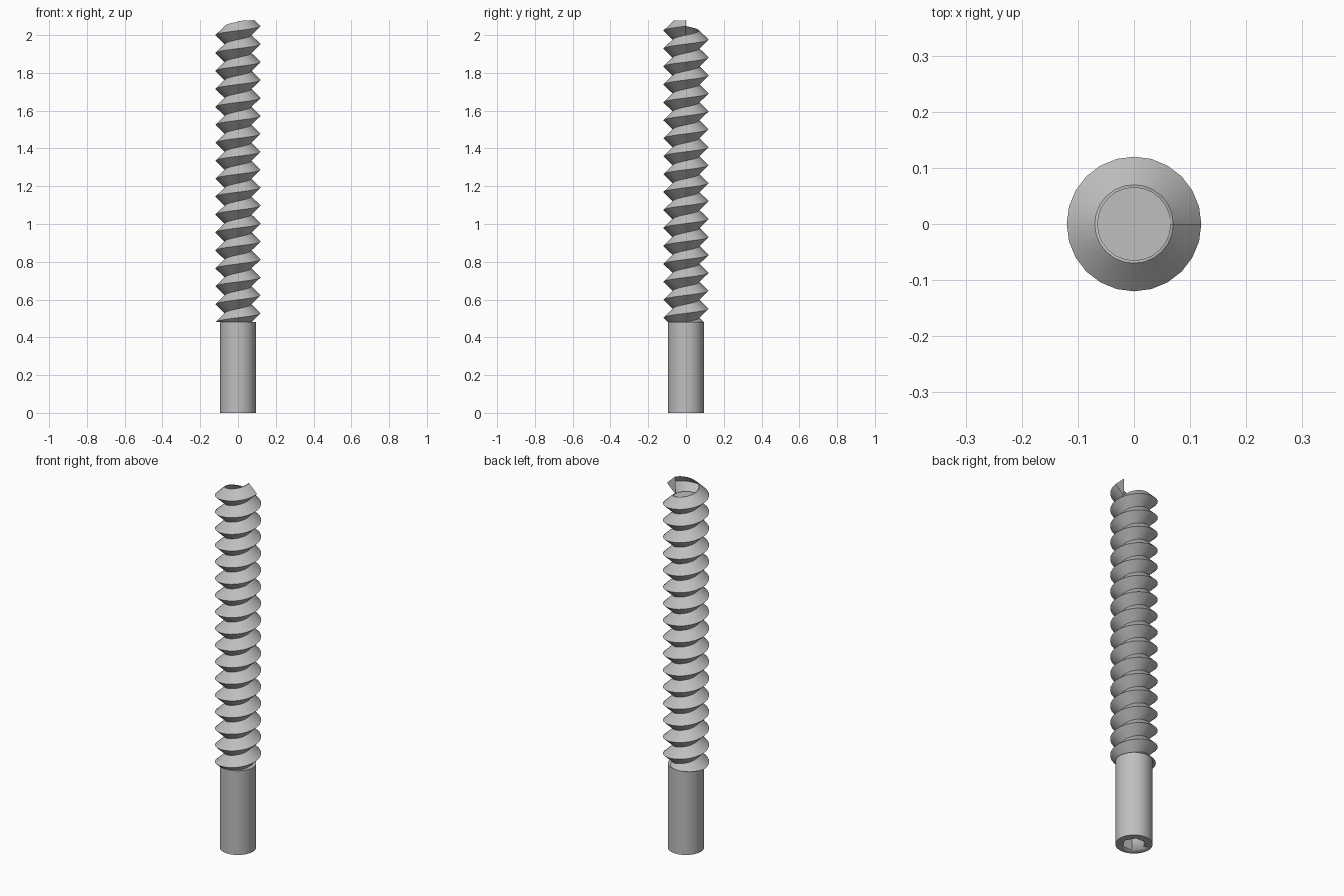
import bpy, bmesh
from math import cos, sin, pi, radians
from mathutils import Matrix

cube = bpy.data.objects.get("Cube")
if cube:
    bpy.data.objects.remove(cube)

HEIGHT, SHANK_TOP, TURNS, SEG = 2.0, 0.48, 16, 24
PITCH = (HEIGHT - SHANK_TOP) / TURNS
SHANK_R, CORE_R, ROOT_R, CREST_R = 0.094, 0.065, 0.07, 0.12
SOCKET_R, SOCKET_DEPTH = 0.06, 0.1

steel = bpy.data.materials.new("steel_grey")
steel.use_nodes = True
colour = (0.52, 0.52, 0.52, 1)
steel.diffuse_color = colour
steel.node_tree.nodes["Principled BSDF"].inputs["Base Color"].default_value = colour


def finish(bm, name):
    """Turn a bmesh into a smooth-shaded steel object."""
    bmesh.ops.recalc_face_normals(bm, faces=bm.faces)
    mesh = bpy.data.meshes.new(name)
    bm.to_mesh(mesh)
    bm.free()
    mesh.materials.append(steel)
    obj = bpy.data.objects.new(name, mesh)
    bpy.context.collection.objects.link(obj)
    bpy.ops.object.select_all(action='DESELECT')
    obj.select_set(True)
    bpy.context.view_layer.objects.active = obj
    bpy.ops.object.shade_smooth_by_angle(angle=radians(30))
    return obj


def cylinder(name, radius, z0, z1, sides):
    bm = bmesh.new()
    bmesh.ops.create_cone(bm, cap_ends=True, segments=sides, radius1=radius,
                          radius2=radius, depth=z1 - z0,
                          matrix=Matrix.Translation((0, 0, (z0 + z1) / 2)))
    return finish(bm, name)


# Plain shank with a hexagonal socket in its lower end
shank = cylinder("shank", SHANK_R, 0, SHANK_TOP, 48)
cutter = cylinder("socket_cutter", SOCKET_R, -0.05, SOCKET_DEPTH, 6)
cutter.data.transform(Matrix.Rotation(radians(30), 4, 'Z'))
cutter.hide_render = True
cut = shank.modifiers.new("hex_socket", 'BOOLEAN')
cut.operation, cut.solver, cut.object = 'DIFFERENCE', 'EXACT', cutter
bpy.context.view_layer.objects.active = shank
bpy.ops.object.modifier_apply(modifier=cut.name)
bpy.data.objects.remove(cutter)

# Core, exposed above the last turn of the thread
cylinder("core", CORE_R, SHANK_TOP, HEIGHT, 48)

# Right-handed V thread: root and crest helices joined by two flanks
bm = bmesh.new()
count = (TURNS + 1) * SEG


def helix(radius, lift, first, last):
    verts = []
    for i in range(first, last + 1):
        a = 2 * pi * i / SEG
        z = SHANK_TOP + PITCH * (i / SEG - 1) + lift
        verts.append(bm.verts.new((radius * cos(a), radius * sin(a), z)))
    return verts


root = helix(ROOT_R, 0, 0, count + SEG)
crest = helix(CREST_R, PITCH / 2, 0, count)
inner = helix(CORE_R, 0, count, count + SEG)
for i in range(count):
    bm.faces.new((root[i], root[i + 1], crest[i + 1], crest[i]))
    bm.faces.new((crest[i], crest[i + 1], root[i + SEG + 1], root[i + SEG]))
# Narrow ledge closing the top turn against the core, then its end face
for i in range(SEG):
    bm.faces.new((root[count + i], root[count + i + 1], inner[i + 1], inner[i]))
bm.faces.new((root[count], crest[count], root[count + SEG], inner[SEG], inner[0]))

# Trim the run-in flat where the thread meets the shank
trim = bmesh.ops.bisect_plane(bm, geom=bm.verts[:] + bm.edges[:] + bm.faces[:],
                              dist=1e-5, plane_co=(0, 0, SHANK_TOP),
                              plane_no=(0, 0, 1), clear_inner=True)
rim = [e for e in trim["geom_cut"] if isinstance(e, bmesh.types.BMEdge)]
bmesh.ops.edgenet_fill(bm, edges=rim)
finish(bm, "thread")
